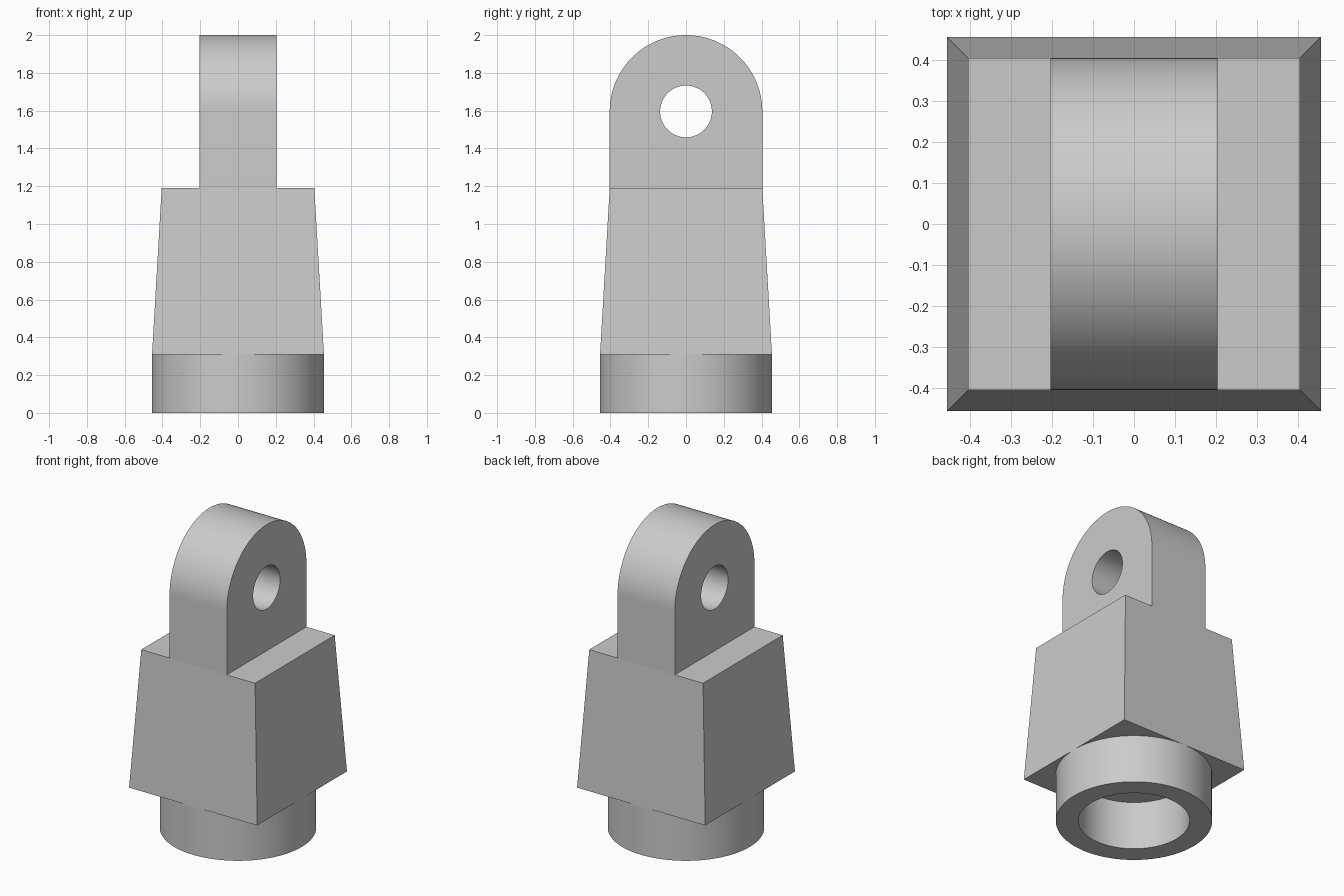
import bpy, bmesh, math
from mathutils import Matrix, Vector

old = bpy.data.objects.get("Cube")
if old:
    bpy.data.objects.remove(old, do_unlink=True)

GREY = (0.6, 0.6, 0.6, 1)
grey = bpy.data.materials.new("plain grey")
grey.use_nodes = True
grey.diffuse_color = GREY
grey.node_tree.nodes["Principled BSDF"].inputs["Base Color"].default_value = GREY

COLLAR_TOP, BODY_TOP = 0.31, 1.19
BASE_HALF, TOP_HALF = 0.455, 0.404
BORE_RADIUS = 0.324
LUG_HALF, HOLE_RADIUS, EYE_Z = 0.203, 0.137, 1.596


def finish(bm, name, smooth=True):
    """Turn a bmesh into a named object with the shared material."""
    bmesh.ops.recalc_face_normals(bm, faces=bm.faces)
    mesh = bpy.data.meshes.new(name)
    bm.to_mesh(mesh)
    bm.free()
    mesh.materials.append(grey)
    obj = bpy.data.objects.new(name, mesh)
    bpy.context.collection.objects.link(obj)
    if smooth:
        bpy.ops.object.select_all(action='DESELECT')
        obj.select_set(True)
        bpy.context.view_layer.objects.active = obj
        bpy.ops.object.shade_smooth_by_angle(angle=math.radians(30))
    return obj


def arc(radius, start, end, steps):
    """Points on an arc around the eye, in the x = -LUG_HALF plane."""
    angles = [start + (end - start) * i / steps for i in range(steps + 1)]
    return [Vector((-LUG_HALF, radius * math.cos(a), EYE_Z + radius * math.sin(a)))
            for a in angles]


def closed_loop(bm, points):
    verts = [bm.verts.new(p) for p in points]
    return [bm.edges.new((v, verts[i - 1])) for i, v in enumerate(verts)]


# Collar: ring profile spun around z, open where it meets the body
bm = bmesh.new()
profile = [(BORE_RADIUS, COLLAR_TOP), (BORE_RADIUS, 0),
           (BASE_HALF, 0), (BASE_HALF, COLLAR_TOP)]
verts = [bm.verts.new((r, 0, z)) for r, z in profile]
edges = [bm.edges.new(pair) for pair in zip(verts, verts[1:])]
bmesh.ops.spin(bm, geom=verts + edges, cent=(0, 0, 0), axis=(0, 0, 1),
               angle=math.tau, steps=96, use_merge=True)
finish(bm, "socket_collar")

# Body: tapered square block
bm = bmesh.new()
bmesh.ops.create_cone(bm, cap_ends=True, segments=4,
                      radius1=BASE_HALF * math.sqrt(2),
                      radius2=TOP_HALF * math.sqrt(2),
                      depth=BODY_TOP - COLLAR_TOP,
                      matrix=Matrix.Translation((0, 0, (COLLAR_TOP + BODY_TOP) / 2))
                      @ Matrix.Rotation(math.pi / 4, 4, 'Z'))
finish(bm, "tapered_body", smooth=False)

# Lug: round-topped plate with a pin hole, extruded across x
bm = bmesh.new()
outline = arc(TOP_HALF, 0, math.pi, 64)
outline += [Vector((-LUG_HALF, side * TOP_HALF, BODY_TOP)) for side in (-1, 1)]
edges = closed_loop(bm, outline)
edges += closed_loop(bm, arc(HOLE_RADIUS, 0, math.tau, 64)[:-1])
bmesh.ops.triangle_fill(bm, edges=edges, use_beauty=True, normal=(-1, 0, 0))
extruded = bmesh.ops.extrude_face_region(bm, geom=bm.faces[:], use_keep_orig=True)
bmesh.ops.translate(bm, vec=(2 * LUG_HALF, 0, 0),
                    verts=[g for g in extruded["geom"] if isinstance(g, bmesh.types.BMVert)])
bottom = [f for f in bm.faces if all(abs(v.co.z - BODY_TOP) < 1e-4 for v in f.verts)]
bmesh.ops.delete(bm, geom=bottom, context='FACES_ONLY')
finish(bm, "eye_lug")
